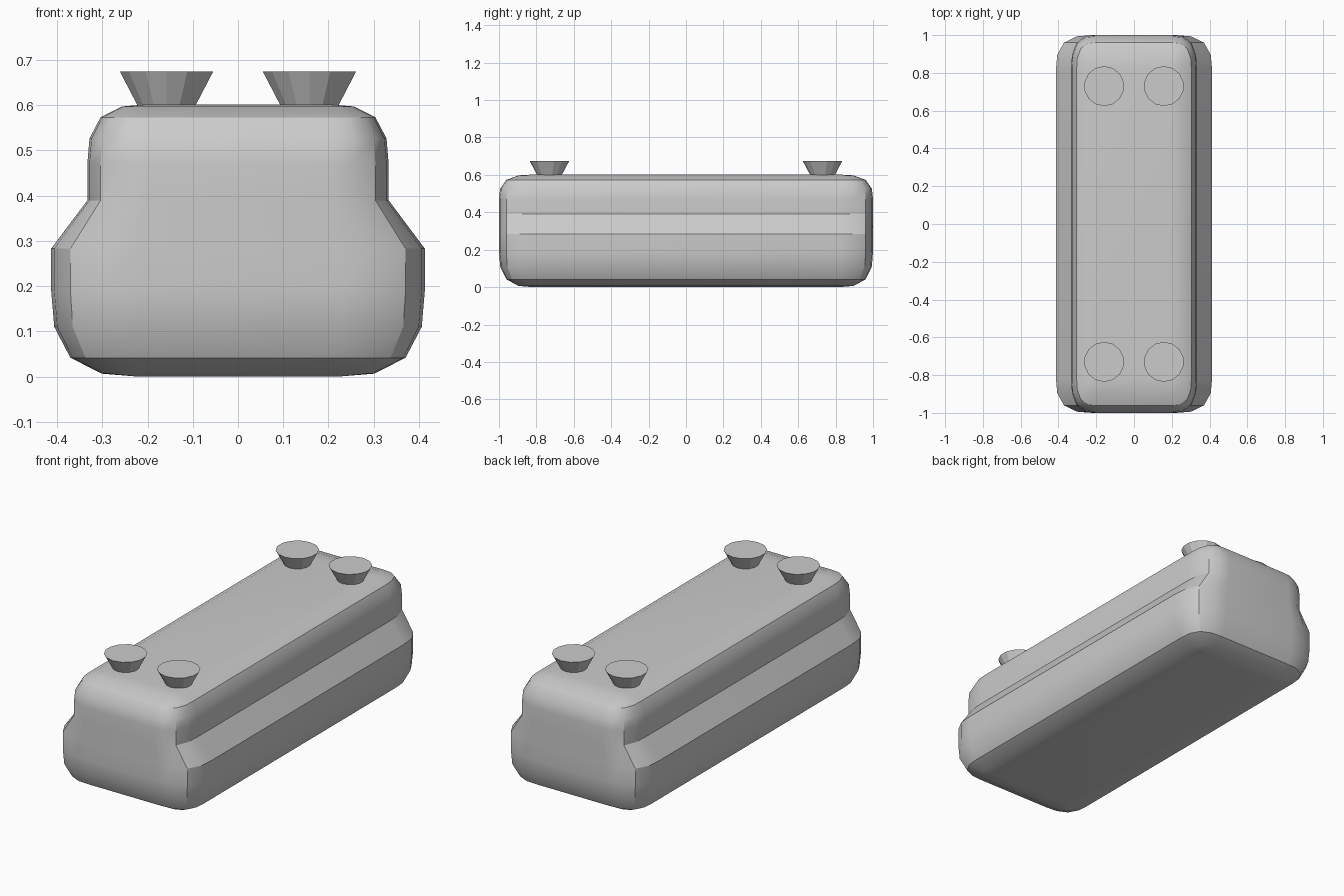
import bpy, bmesh
from mathutils import Vector

if "Cube" in bpy.data.objects:
    bpy.data.objects.remove(bpy.data.objects["Cube"])

# Quarter profile of the soft corners (along, across), slightly squarer than a circle
CORNER = [(1, 0), (0.965, 0.42), (0.78, 0.78), (0.42, 0.965), (0, 1)]
CORE_Y, RY = 0.82, 0.18


def ring(bm, core_x, rx, z, s):
    """Rounded rectangle at height z; s shrinks the rounding towards the core."""
    quads = [(1, 1, CORNER), (-1, 1, CORNER[::-1]),
             (-1, -1, CORNER), (1, -1, CORNER[::-1])]
    return [bm.verts.new((sx * (core_x + rx * s * a), sy * (CORE_Y + RY * s * b), z))
            for sx, sy, pts in quads for a, b in pts]


def add_object(name, bm):
    bmesh.ops.recalc_face_normals(bm, faces=bm.faces)
    mesh = bpy.data.meshes.new(name)
    bm.to_mesh(mesh)
    bm.free()
    obj = bpy.data.objects.new(name, mesh)
    bpy.context.collection.objects.link(obj)
    return obj


# Body: wide rounded base, sloping shoulder, narrower rounded upper part
levels = [(0.22, 0.193, 0.19 * (1 - b), a) for a, b in CORNER[::-1]]
levels += [(0.22, 0.193, 0.283, 1), (0.20, 0.133, 0.39, 1)]
levels += [(0.20, 0.133, 0.472 + 0.13 * b, a) for a, b in CORNER]

bm = bmesh.new()
rings = [ring(bm, *lv) for lv in levels]
n = len(rings[0])
for lo, hi in zip(rings, rings[1:]):
    for i in range(n):
        j = (i + 1) % n
        bm.faces.new((lo[i], lo[j], hi[j], hi[i]))
bm.faces.new(rings[0])
bm.faces.new(rings[-1])
bmesh.ops.remove_doubles(bm, verts=bm.verts, dist=0.0005)
body = add_object("body", bm)
bpy.context.view_layer.objects.active = body
body.select_set(True)
bpy.ops.object.shade_smooth_by_angle(angle=0.52)
body.select_set(False)

# Four flared knobs on top
for sx in (-1, 1):
    for sy in (-1, 1):
        bm = bmesh.new()
        bmesh.ops.create_cone(bm, cap_ends=True, segments=14,
                              radius1=0.058, radius2=0.106, depth=0.09)
        bmesh.ops.translate(bm, verts=bm.verts,
                            vec=Vector((sx * 0.158, sy * 0.73, 0.63)))
        add_object("knob_%s_%s" % ("right" if sx > 0 else "left",
                                   "back" if sy > 0 else "front"), bm)
